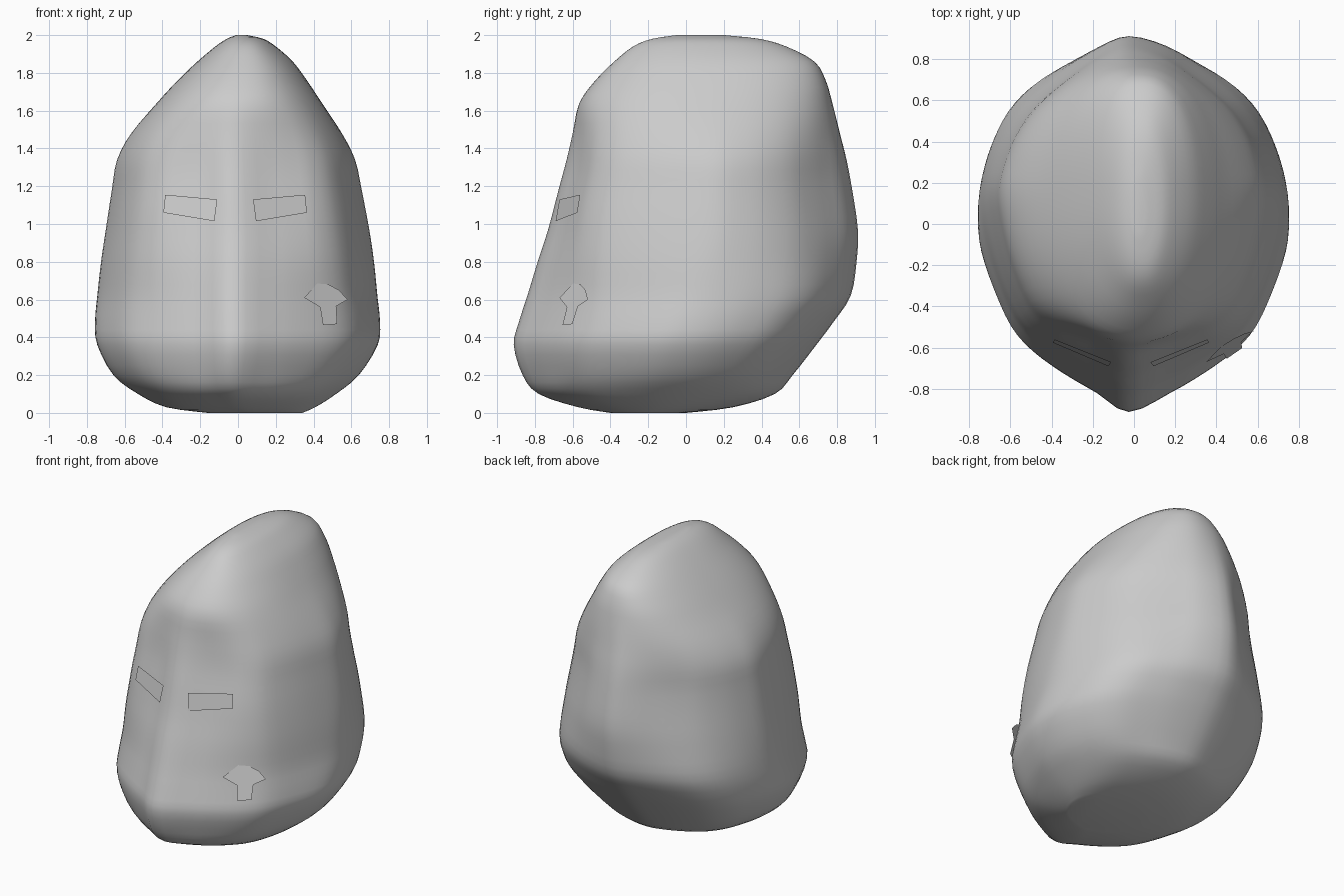
import bpy, bmesh, math

if "Cube" in bpy.data.objects:
    bpy.data.objects.remove(bpy.data.objects["Cube"])

# height, left x, right x, front y, back y
LEVELS = [
    (0.0, -0.16, 0.34, -0.40, 0.0), (0.03, -0.38, 0.41, -0.57, 0.25),
    (0.10, -0.53, 0.52, -0.78, 0.47), (0.20, -0.66, 0.64, -0.865, 0.565),
    (0.36, -0.745, 0.74, -0.912, 0.69), (0.48, -0.757, 0.752, -0.885, 0.78),
    (0.62, -0.745, 0.738, -0.84, 0.872), (0.80, -0.725, 0.72, -0.785, 0.903),
    (0.97, -0.70, 0.695, -0.73, 0.91), (1.18, -0.668, 0.655, -0.675, 0.88),
    (1.34, -0.64, 0.62, -0.632, 0.85), (1.48, -0.565, 0.55, -0.60, 0.815),
    (1.64, -0.43, 0.445, -0.565, 0.775), (1.76, -0.32, 0.365, -0.48, 0.74),
    (1.86, -0.215, 0.29, -0.38, 0.68), (1.94, -0.12, 0.20, -0.28, 0.53),
    (1.98, -0.06, 0.135, -0.18, 0.39), (2.0, -0.01, 0.05, -0.05, 0.20)]

# half plan outlines from front to back, scaled to 1: jaw and brow
JAW = [(0.24, -0.885), (0.46, -0.765), (0.66, -0.63), (0.79, -0.49), (0.90, -0.27),
       (0.98, -0.05), (1.0, 0.12), (0.985, 0.29), (0.935, 0.46), (0.85, 0.63),
       (0.71, 0.77), (0.51, 0.87), (0.26, 0.955)]
BROW = [(0.26, -0.91), (0.46, -0.845), (0.62, -0.78), (0.77, -0.65), (0.90, -0.39),
        (0.98, -0.11), (1.0, 0.08), (0.96, 0.24), (0.88, 0.41), (0.75, 0.58),
        (0.59, 0.71), (0.41, 0.83), (0.22, 0.94)]


def full(half):
    """Mirror a half outline into a closed plan."""
    return [(-0.03, -1)] + half + [(-0.03, 1)] + [(-x, y) for x, y in reversed(half)]


def spline(pts, steps, closed=False):
    """Catmull-Rom interpolation through tuples."""
    n, out = len(pts), []
    get = (lambda i: pts[i % n]) if closed else (lambda i: pts[max(0, min(n - 1, i))])
    for i in range(n if closed else n - 1):
        a, b, c, d = (get(i + k) for k in (-1, 0, 1, 2))
        for s in range(steps):
            t = s / steps
            out.append(tuple(q + 0.5 * t * (r - p + t * (2*p - 5*q + 4*r - e + t * (3*(q - r) + e - p)))
                             for p, q, r, e in zip(a, b, c, d)))
    return out if closed else out + [pts[-1]]


def ramp(z, a, b):
    """Smooth 0..1 step between heights a and b."""
    t = min(1, max(0, (z - a) / (b - a)))
    return t * t * (3 - 2 * t)


def toward_round(u, v, power, mix):
    """Move a plan point towards a superellipse."""
    r = (abs(u) ** power + abs(v) ** power) ** (1 / power)
    return u + (u / r - u) * mix, v + (v / r - v) * mix


def add_object(name, bm):
    mesh = bpy.data.meshes.new(name)
    bm.to_mesh(mesh)
    bm.free()
    obj = bpy.data.objects.new(name, mesh)
    bpy.context.collection.objects.link(obj)
    return obj


def flat_patch(name, points):
    bm = bmesh.new()
    bm.faces.new([bm.verts.new(p) for p in points])
    return add_object(name, bm)


# Rock-shaped head: lofted rings, pointed jaw, broad brow, rounded crown and underside
bm = bmesh.new()
jaw, brow = spline(full(JAW), 3, True), spline(full(BROW), 3, True)
rings = []
for z, xl, xr, yf, yb in spline(LEVELS, 3):
    up = ramp(z, 0.35, 1.1)
    ring = []
    for (u0, v0), (u1, v1) in zip(jaw, brow):
        u, v = u0 + (u1 - u0) * up, v0 + (v1 - v0) * up
        u, v = toward_round(u, v, 2.0, 0.5 * (1 - ramp(z, 0, 0.25)))
        u, v = toward_round(u, v, 2.25, ramp(z, 1.2, 1.75))
        ring.append(bm.verts.new(((xl + xr) / 2 + u * (xr - xl) / 2,
                                  (yf + yb) / 2 + v * (yb - yf) / 2, z)))
    rings.append(ring)
for lo, hi in zip(rings, rings[1:]):
    for i in range(len(lo)):
        j = (i + 1) % len(lo)
        bm.faces.new((lo[i], lo[j], hi[j], hi[i]))
bm.faces.new(rings[0][::-1])
bm.faces.new(rings[-1])
for f in bm.faces:
    f.smooth = True
add_object("rock_head", bm)

# Slanted flat eyes, mirrored about the slightly offset nose line
EYE = [(0.095, -0.69, 1.015), (0.365, -0.575, 1.06), (0.355, -0.56, 1.155), (0.08, -0.67, 1.13)]
flat_patch("eye_right", EYE)
flat_patch("eye_left", [(-x - 0.03, y, z) for x, y, z in reversed(EYE)])

# Flat mushroom-shaped cheek mark
MARK = [(0.35, 0.61), (0.435, 0.56), (0.45, 0.465), (0.525, 0.47), (0.52, 0.565),
        (0.58, 0.60), (0.535, 0.65), (0.48, 0.68), (0.42, 0.685)]
flat_patch("cheek_mark", [(x, -0.67 + 0.67 * (x - 0.35) + 0.35 * (z - 0.61), z) for x, z in MARK])
